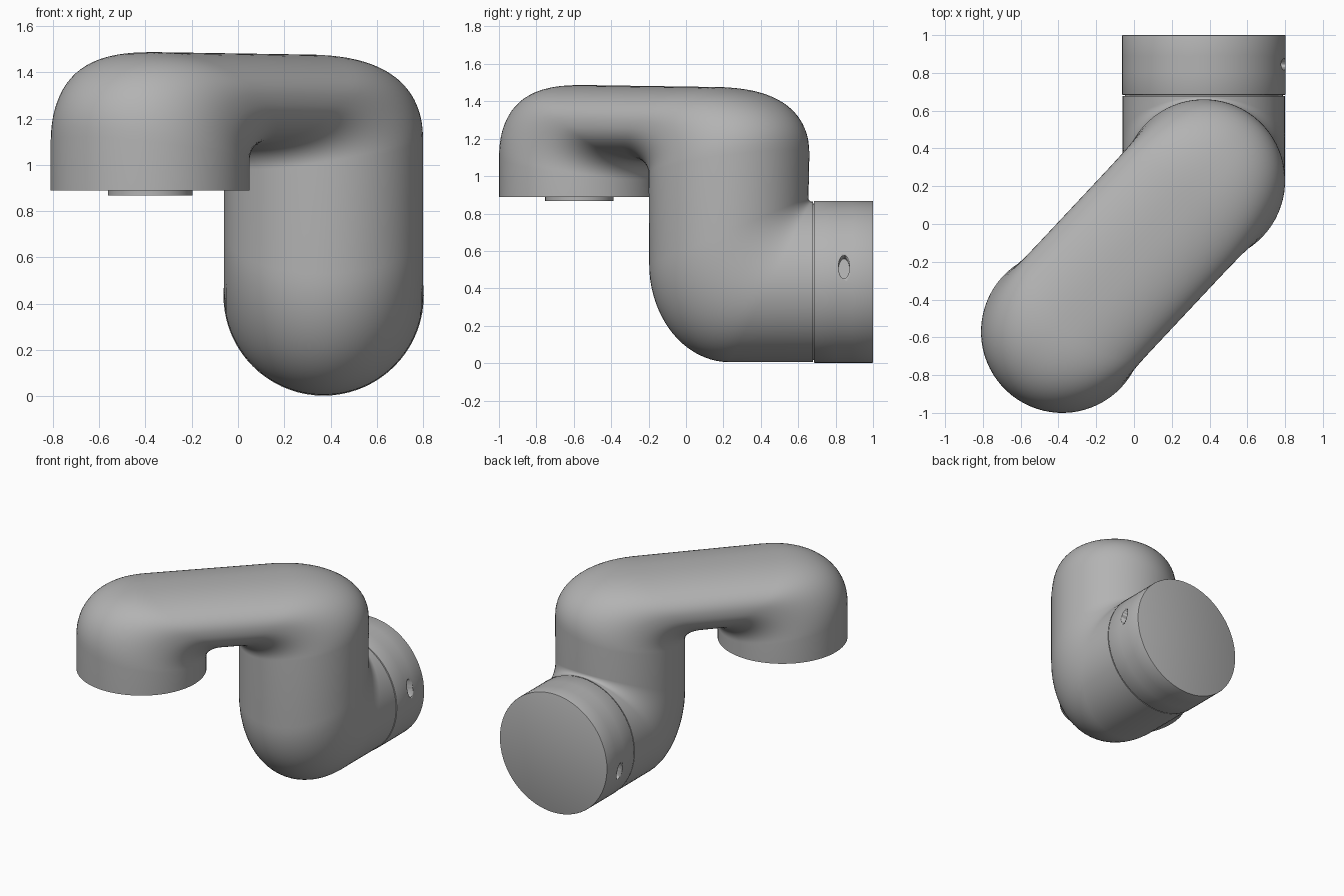
import bpy, bmesh
from math import sin, cos, pi, atan2, radians, copysign
from mathutils import Vector, Matrix

if "Cube" in bpy.data.objects:
    bpy.data.objects.remove(bpy.data.objects["Cube"], do_unlink=True)

grey = bpy.data.materials.new("plain_grey")
grey.use_nodes = True
grey.diffuse_color = (0.45, 0.45, 0.45, 1)
grey.node_tree.nodes["Principled BSDF"].inputs["Base Color"].default_value = (0.45, 0.45, 0.45, 1)

SIDES, STEPS = 72, 20
R = 0.43                                  # pipe radius
UP = Vector((0, 0, 1))
inlet = Vector((-0.38, -0.57, 0))         # axis of the short leg
column = Vector((0.37, 0.23, 0))          # axis of the tall leg
span = (column - inlet).length
along = (column - inlet).normalized()
across = along.cross(UP)
PIPE_Z = 0.435


def finish(name, bm, angle=35):
    bmesh.ops.recalc_face_normals(bm, faces=bm.faces)
    mesh = bpy.data.meshes.new(name)
    bm.to_mesh(mesh)
    bm.free()
    mesh.materials.append(grey)
    obj = bpy.data.objects.new(name, mesh)
    bpy.context.collection.objects.link(obj)
    bpy.ops.object.select_all(action='DESELECT')
    obj.select_set(True)
    bpy.context.view_layer.objects.active = obj
    bpy.ops.object.shade_smooth_by_angle(angle=radians(angle))
    return obj


def ring(inner, outer, side, width, phase=0.0, power=1.0):
    """Section between an inner and an outer bend point; power < 1 squares it."""
    mid, half = (inner + outer) / 2, (inner - outer) / 2
    points = []
    for i in range(SIDES):
        a = 2 * pi * i / SIDES + phase
        u, v = (copysign(abs(w) ** power, w) for w in (cos(a), sin(a)))
        points.append(mid + half * u + side * width * v)
    return points


def bridge_bend(t, reach, low, top, flip):
    """Section of one bend of the top bridge, t from leg to mid-span."""
    c, s = max(cos(t), 0) ** 0.85, sin(t) ** 0.85
    out_s, out_z = -R + reach * (1 - c), low + (top - low) * s
    in_s, in_z = R + 0.11 * (1 - cos(t)), 0.98 + 0.1 * sin(t)
    if flip:
        out_s, in_s = span - out_s, span - in_s
    return ring(inlet + along * in_s + UP * in_z,
                inlet + along * out_s + UP * out_z,
                across, R - 0.018 * sin(t), 0, 1 - 0.12 * sin(t) ** 2)


def elbow_bend(t, phase):
    """Section of the lower elbow turning from the column to the back."""
    inner = Vector((column.x, 0.655 + 0.015 * (1 - cos(t)), 0.885 - 0.02 * sin(t)))
    outer = Vector((column.x, -0.197 + R * (1 - cos(t)), 0.53 - 0.525 * sin(t)))
    return ring(inner, outer, Vector((-1, 0, 0)), R, phase)


# Pipe body: short leg, bridge, column and elbow in one sweep
turns = [pi / 2 * i / STEPS for i in range(STEPS + 1)]
phase = atan2(-along.y, -along.x) - pi / 2
floor = inlet + UP * 0.888
sections = [ring(floor + along * R, floor - along * R, across, R)]
sections += [bridge_bend(t, 0.45, 1.12, 1.487, False) for t in turns]
sections += [bridge_bend(t, 0.58, 1.14, 1.477, True) for t in reversed(turns)]
sections += [elbow_bend(t, phase) for t in turns]
end = Vector((column.x, 0.678, PIPE_Z))
sections.append(ring(end + UP * R, end - UP * R, Vector((-1, 0, 0)), R, phase))

bm = bmesh.new()
loops = [[bm.verts.new(p) for p in s] for s in sections]
for a, b in zip(loops, loops[1:]):
    for i in range(SIDES):
        j = (i + 1) % SIDES
        bm.faces.new((a[i], a[j], b[j], b[i]))
bm.faces.new(loops[0])
bm.faces.new(loops[-1])
finish("pipe_body", bm)


def cylinder(name, radius, start, stop, bevel=0.0, cuts=()):
    """Capped cylinder between two points, with optional loops at given y."""
    bm = bmesh.new()
    axis = stop - start
    place = Matrix.Translation((start + stop) / 2) @ axis.to_track_quat('Z', 'Y').to_matrix().to_4x4()
    bmesh.ops.create_cone(bm, cap_ends=True, segments=SIDES, radius1=radius,
                          radius2=radius, depth=axis.length, matrix=place)
    if bevel:
        rims = [e for e in bm.edges if any(len(f.verts) > 4 for f in e.link_faces)]
        bmesh.ops.bevel(bm, geom=rims, offset=bevel, segments=2, affect='EDGES', profile=0.5)
    for y in cuts:
        bmesh.ops.bisect_plane(bm, geom=bm.verts[:] + bm.edges[:] + bm.faces[:],
                               plane_co=(0, y, 0), plane_no=(0, 1, 0))
    return finish(name, bm)


# Stub under the short leg
cylinder("outlet_stub", 0.183, inlet + UP * 0.867, inlet + UP * 0.92)

# Neck in the groove, then the collar at the back
hub = Vector((column.x, 0, PIPE_Z))
cylinder("collar_neck", 0.418, hub + Vector((0, 0.6, 0)), hub + Vector((0, 0.75, 0)))
collar = cylinder("collar", 0.433, hub + Vector((0, 0.684, 0)), hub + Vector((0, 1, 0)), 0.004,
                  (0.8, 0.81, 0.83, 0.86, 0.88, 0.89))

# Oval sockets on opposite sides of the collar
tilt = radians(10.7)
for sign in (1, -1):
    radial = Vector((cos(tilt), 0, sin(tilt))) * sign
    centre = hub + Vector((0, 0.845, 0)) + radial * 0.43
    bm = bmesh.new()
    bmesh.ops.create_cone(bm, cap_ends=True, segments=32, radius1=1, radius2=1, depth=0.2)
    bmesh.ops.scale(bm, vec=(0.063, 0.03, 1), verts=bm.verts)
    turn = Matrix.Rotation(pi / 2 - tilt + (pi if sign < 0 else 0), 4, 'Y')
    bmesh.ops.transform(bm, matrix=Matrix.Translation(centre) @ turn, verts=bm.verts)
    cutter = finish("socket_cutter", bm)
    cutter.hide_render = True
    mod = collar.modifiers.new("socket", 'BOOLEAN')
    mod.operation, mod.object, mod.solver = 'DIFFERENCE', cutter, 'EXACT'
    bpy.context.view_layer.objects.active = collar
    bpy.ops.object.modifier_apply(modifier=mod.name)
    bpy.data.objects.remove(cutter, do_unlink=True)
